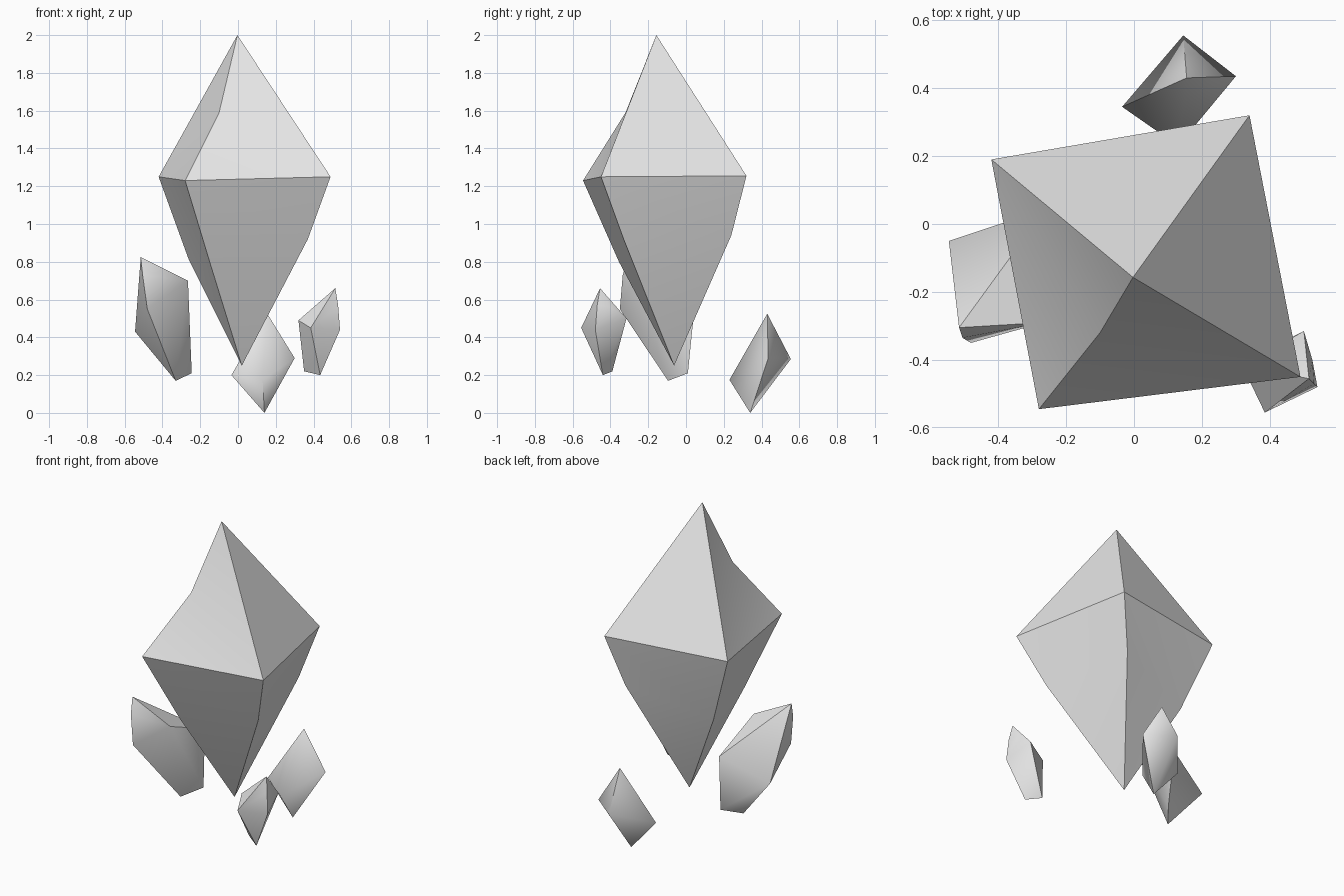
import bpy, bmesh, math

cube = bpy.data.objects.get("Cube")
if cube:
    bpy.data.objects.remove(cube, do_unlink=True)

# Single stone colour
stone = bpy.data.materials.new("pale_grey_stone")
stone.use_nodes = True
GREY = (0.8, 0.8, 0.8, 1)
stone.diffuse_color = GREY
stone.node_tree.nodes["Principled BSDF"].inputs["Base Color"].default_value = GREY


def finish(name, bm, angle):
    """Turn a bmesh into a shaded, coloured object."""
    bmesh.ops.recalc_face_normals(bm, faces=bm.faces)
    mesh = bpy.data.meshes.new(name)
    bm.to_mesh(mesh)
    bm.free()
    mesh.materials.append(stone)
    ob = bpy.data.objects.new(name, mesh)
    bpy.context.collection.objects.link(ob)
    bpy.ops.object.select_all(action='DESELECT')
    ob.select_set(True)
    bpy.context.view_layer.objects.active = ob
    bpy.ops.object.shade_smooth_by_angle(angle=math.radians(angle))
    return ob


def shard(name, corners, angle=45):
    """Convex crystal fragment spanned by its corner points."""
    bm = bmesh.new()
    verts = [bm.verts.new(c) for c in corners]
    res = bmesh.ops.convex_hull(bm, input=verts)
    loose = [v for v in bm.verts if not v.link_faces]
    bmesh.ops.delete(bm, geom=loose, context='VERTS')
    return finish(name, bm, angle)


# Main crystal: girdle corners, bulged lower corners, tip and notched upper ridge
girdle = [(-0.28, -0.545, 1.23), (0.49, -0.45, 1.25),
          (0.34, 0.32, 1.255), (-0.42, 0.19, 1.25)]
lower = [(-0.15, -0.355, 0.80), (0.37, -0.33, 0.92),
         (0.25, 0.24, 0.94), (-0.26, 0.10, 0.81)]
bm = bmesh.new()
apex = bm.verts.new((-0.003, -0.157, 2.0))
tip = bm.verts.new((0.02, -0.063, 0.25))
notch = bm.verts.new((-0.10, -0.32, 1.59))
top = [bm.verts.new(p) for p in girdle]
low = [bm.verts.new(p) for p in lower]
for i in range(4):
    j = (i + 1) % 4
    bm.faces.new((top[i], low[i], low[j]))
    bm.faces.new((top[i], low[j], top[j]))
    bm.faces.new((low[i], tip, low[j]))
    if 0 not in (i, j):
        bm.faces.new((top[i], top[j], apex))
# Faces either side of the notched front ridge
for side in (1, 3):
    bm.faces.new((top[0], top[side], notch))
    bm.faces.new((notch, top[side], apex))
finish("main_crystal", bm, 40)

# Small floating fragments around the tip
shard("left_shard", [
    (0.515, -0.455, 0.66), (0.54, -0.48, 0.44), (0.50, -0.315, 0.50),
    (0.385, -0.555, 0.45), (0.32, -0.42, 0.49), (0.435, -0.44, 0.20),
    (0.35, -0.39, 0.22), (0.53, -0.47, 0.57), (0.525, -0.40, 0.56)])
shard("right_shard", [
    (-0.515, -0.305, 0.825), (-0.505, -0.335, 0.73), (-0.48, -0.35, 0.55),
    (-0.265, -0.29, 0.70), (-0.26, 0.045, 0.56), (-0.545, -0.05, 0.43),
    (-0.33, -0.095, 0.17), (-0.245, 0.01, 0.21)])
shard("back_shard", [
    (0.155, 0.43, 0.525), (0.145, 0.555, 0.285), (0.30, 0.435, 0.29),
    (-0.035, 0.345, 0.20), (0.13, 0.23, 0.175), (0.14, 0.34, 0.0)], 70)
